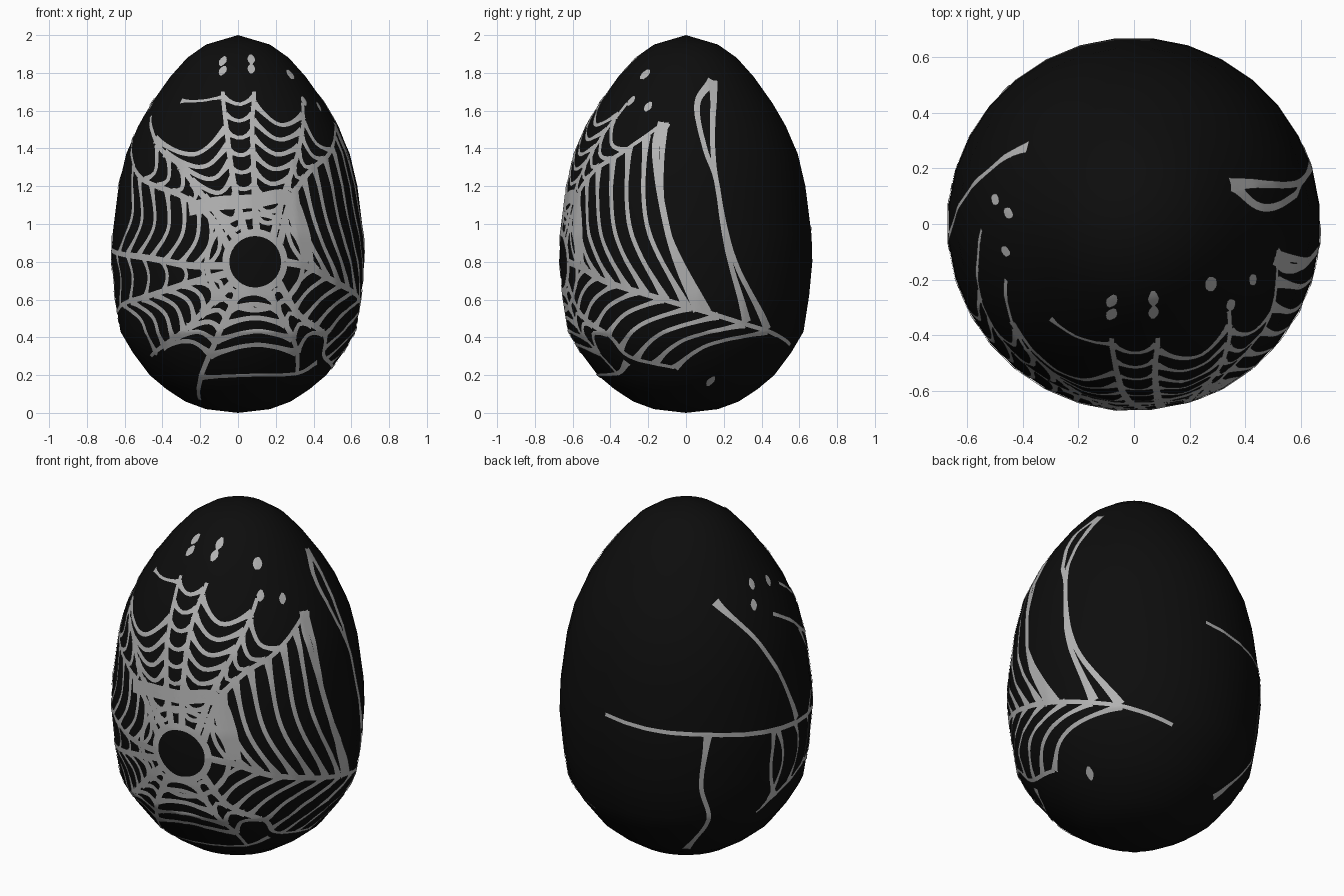
import bpy, bmesh, math
from mathutils import Vector
from mathutils.bvhtree import BVHTree

old = bpy.data.objects.get("Cube")
if old:
    bpy.data.objects.remove(old)


def material(name, rgb):
    m = bpy.data.materials.new(name)
    m.use_nodes = True
    m.diffuse_color = (*rgb, 1)
    m.node_tree.nodes["Principled BSDF"].inputs["Base Color"].default_value = (*rgb, 1)
    return m


black = material("black shell", (0.004, 0.004, 0.004))
grey = material("pale grey web", (0.45, 0.45, 0.45))


def add_object(name, bm, mat):
    me = bpy.data.meshes.new(name)
    bm.to_mesh(me)
    for p in me.polygons:
        p.use_smooth = True
    me.materials.append(mat)
    ob = bpy.data.objects.new(name, me)
    bpy.context.collection.objects.link(ob)
    return ob


# Egg shell: lathed profile of (radius, height)
PROFILE = [(0, 0), (.17, .02), (.28, .06), (.38, .125), (.47, .2), (.56, .32), (.625, .43),
           (.655, .62), (.672, .8), (.668, .94), (.635, 1.2), (.595, 1.37), (.53, 1.52),
           (.46, 1.64), (.36, 1.78), (.27, 1.88), (.17, 1.95), (0, 2)]
SEGS = 32


def radius(z):
    for (r0, z0), (r1, z1) in zip(PROFILE, PROFILE[1:]):
        if z <= z1:
            return r0 + (r1 - r0) * (z - z0) / (z1 - z0)
    return 0.01


egg = bmesh.new()
rings = []
for r, z in PROFILE[1:-1]:
    angles = [math.tau * (i + .5) / SEGS for i in range(SEGS)]
    rings.append([egg.verts.new((r * math.cos(a), r * math.sin(a), z)) for a in angles])
low, high = egg.verts.new((0, 0, 0)), egg.verts.new((0, 0, 2))
for i in range(SEGS):
    j = (i + 1) % SEGS
    egg.faces.new((low, rings[0][j], rings[0][i]))
    egg.faces.new((high, rings[-1][i], rings[-1][j]))
    for a, b in zip(rings, rings[1:]):
        egg.faces.new((a[i], a[j], b[j], b[i]))
egg.normal_update()
shell = BVHTree.FromBMesh(egg)
add_object("egg_shell", egg, black)


# Surface coordinates are (angle round the egg from the front, height)
def front(x, z):
    return Vector((math.asin(max(-1, min(1, x / radius(z)))), z))


def side(y, z):
    return Vector((math.pi / 2 + math.asin(y / radius(z)), z))


def turn(deg, z):
    return Vector((math.radians(deg), z))


def to_space(p):
    r = radius(p.y)
    return Vector((r * math.sin(p.x), -r * math.cos(p.x), p.y))


def smooth_path(pts, steps=8):
    ext = [pts[0] * 2 - pts[1], *pts, pts[-1] * 2 - pts[-2]]
    out = []
    for a, b, c, d in zip(ext, ext[1:], ext[2:], ext[3:]):
        for k in range(steps):
            t = k / steps
            out.append(.5 * (2 * b + (c - a) * t + (2 * a - 5 * b + 4 * c - d) * t * t
                             + (3 * b - a - 3 * c + d) * t ** 3))
    return out + [pts[-1]]


def along(path, t):
    f = max(0, min(1, t)) * (len(path) - 1)
    i = min(int(f), len(path) - 2)
    return path[i].lerp(path[i + 1], f - i)


def even(path, step=.025):
    """Resample a path to equal steps over the surface."""
    pos = [to_space(p) for p in path]
    dist = [0]
    for a, b in zip(pos, pos[1:]):
        dist.append(dist[-1] + (b - a).length)
    n = max(4, int(dist[-1] / step))
    out, i = [], 0
    for k in range(n + 1):
        d = dist[-1] * k / n
        while i < len(path) - 2 and dist[i + 1] < d:
            i += 1
        out.append(path[i].lerp(path[i + 1], (d - dist[i]) / max(dist[i + 1] - dist[i], 1e-6)))
    return out


def ribbon(bm, path, width):
    """Thin strip hugging the shell; width is a function of 0..1."""
    path = even(path)
    pos = [to_space(p) for p in path]
    rows = []
    for i, p in enumerate(pos):
        tangent = pos[min(i + 1, len(pos) - 1)] - pos[max(i - 1, 0)]
        normal = shell.find_nearest(p)[1]
        across = normal.cross(tangent).normalized() * width(i / (len(pos) - 1)) / 2
        row = []
        for s in (-1, -.5, 0, .5, 1):
            loc, nrm, _, _ = shell.find_nearest(p + across * s)
            row.append(bm.verts.new(loc + nrm * .004))
        rows.append(row)
    for a, b in zip(rows, rows[1:]):
        for k in range(4):
            bm.faces.new((a[k], b[k], b[k + 1], a[k + 1]))


def flared(w, amount=1.1):
    return lambda t: w * (1 + amount * abs(2 * t - 1) ** 5)


# Web spokes, anticlockwise from the right of the hub
HUB = front(.09, .8)
spokes = {
    "right": [front(.25, .8), front(.38, .77), front(.5, .7), side(-.25, .64), side(.07, .545),
              side(.28, .48), side(.44, .43), side(.55, .36)],
    "upper_right": [front(.22, .9), front(.28, 1.13), front(.38, 1.28), side(-.35, 1.37), side(-.115, 1.535)],
    "up_right": [front(.18, .92), front(.25, 1.18), front(.33, 1.44), front(.34, 1.64)],
    "up": [front(.1, .95), front(.09, 1.1), front(.075, 1.5), front(.085, 1.7)],
    "up_left": [front(.04, .94), front(-.02, 1.2), front(-.06, 1.5), front(-.08, 1.7)],
    "upper_left": [front(0, .91), front(-.17, 1.13), front(-.31, 1.31), front(-.41, 1.4), front(-.46, 1.57)],
    "left_high": [front(-.04, .86), front(-.15, 1.04), front(-.3, 1.15), front(-.52, 1.25),
                  turn(-75, 1.4), turn(-88, 1.48)],
    "left": [front(-.06, .78), front(-.25, .78), front(-.47, .82), turn(-75, .85), turn(-110, .9),
             turn(-135, .94), turn(-160, .96), turn(-185, .99)],
    "left_low": [front(-.05, .74), front(-.25, .69), front(-.47, .62), turn(-72, .57),
                 turn(-98, .48), turn(-108, .41)],
    "lower_left": [front(-.02, .7), front(-.15, .57), front(-.28, .44), front(-.39, .36), front(-.46, .3)],
    "down_left": [front(.02, .67), front(-.07, .49), front(-.14, .33), front(-.2, .17), front(-.2, .07)],
    "down_right": [front(.15, .66), front(.25, .47), front(.31, .33), front(.31, .2)],
    "lower_right": [front(.21, .7), front(.32, .52), front(.46, .41), side(-.3, .3), side(-.06, .24)],
}
spokes = {k: even(smooth_path(v)) for k, v in spokes.items()}
bm = bmesh.new()
for path in spokes.values():
    ribbon(bm, path, lambda t: .042 - .022 * t ** .6)
add_object("web_spokes", bm, grey)

# Threads between neighbouring spokes: count, reach on each spoke, sag to the hub
sectors = [
    ("right", "upper_right", 9, .58, 1, .1, .024), ("upper_right", "up_right", 8, .72, .85, .06, .022),
    ("up_right", "up", 8, .9, .9, .1, .024), ("up", "up_left", 8, .95, .95, .04, .022),
    ("up_left", "upper_left", 7, .72, .8, .16, .024), ("upper_left", "left_high", 7, .75, .6, .08, .024),
    ("left_high", "left", 8, .75, .36, .12, .022), ("left", "left_low", 8, .52, .92, .05, .02),
    ("left_low", "lower_left", 8, .62, .9, .1, .024), ("lower_left", "down_left", 6, .8, .5, .1, .026),
    ("down_left", "down_right", 5, .52, .72, .1, .026), ("down_right", "lower_right", 5, .72, .5, .1, .024),
    ("lower_right", "right", 9, 1, .82, .06, .022),
]
bm = bmesh.new()
for a, b, count, reach_a, reach_b, sag, w in sectors:
    for i in range(count):
        f = .13 + .87 * (i / (count - 1)) ** 1.15
        p, q = along(spokes[a], f * reach_a), along(spokes[b], f * reach_b)
        mid = p.lerp(q, .5).lerp(HUB, sag)
        ribbon(bm, smooth_path([p, mid, q]), flared(w))
add_object("web_threads", bm, grey)

# Long outlying strands on both flanks
outliers = [
    ([side(.14, 1.76), side(.14, 1.5), side(.16, 1.23), side(.26, .8), side(.43, .44)], .026),
    ([side(.14, 1.76), side(.06, 1.64), side(.1, 1.4), side(.16, 1.23), side(.22, .85), side(.32, .48)], .026),
    ([side(-.115, 1.535), side(-.16, 1.4), side(-.11, 1.02), side(-.03, .75), side(.07, .545)], .034),
    ([turn(-84, .88), turn(-93, 1.15), turn(-107, 1.42), turn(-126, 1.62)], .024),
    ([turn(-135, .94), turn(-138, .64), turn(-134, .41), turn(-145, .17)], .024),
    ([turn(-101, .89), turn(-102, .65), turn(-98, .48)], .022),
    ([front(-.2, .19), front(.05, .2), front(.31, .21), front(.42, .27)], .022),
    ([front(-.3, 1.65), front(-.2, 1.65), front(-.08, 1.67)], .016),
]
bm = bmesh.new()
for pts, w in outliers:
    ribbon(bm, smooth_path(pts), flared(w))
add_object("web_outer_strands", bm, grey)

# Hub: rim of the central opening, second ring and dense woven band
bm = bmesh.new()
for rad, w in ((.155, .038), (.255, .028)):
    circle = [front(.09 + rad * math.cos(a), .8 + rad * math.sin(a))
              for a in (math.tau * i / 40 for i in range(41))]
    ribbon(bm, circle, lambda t, w=w: w)
band = [front(-.26, 1.08), front(-.1, 1.11), front(.08, 1.12), front(.26, 1.14), front(.34, .98), front(.37, .8)]
ribbon(bm, smooth_path(band), lambda t: .075)
add_object("web_hub", bm, grey)

# Loose flecks where the web frays out near the top and lower sides
flecks = [front(-.08, 1.86), front(-.08, 1.81), front(.07, 1.87), front(.07, 1.82), front(.28, 1.79),
          side(-.22, 1.79), side(-.29, 1.65), side(-.2, 1.62), front(-.44, .33), side(.13, .17),
          turn(-78, 1.62), turn(-95, 1.65), turn(-100, 1.56)]
bm = bmesh.new()
for c in flecks:
    ribbon(bm, [c - Vector((.02, .025)), c + Vector((.02, .025))], lambda t: .012 + .03 * math.sin(math.pi * t))
add_object("web_flecks", bm, grey)
